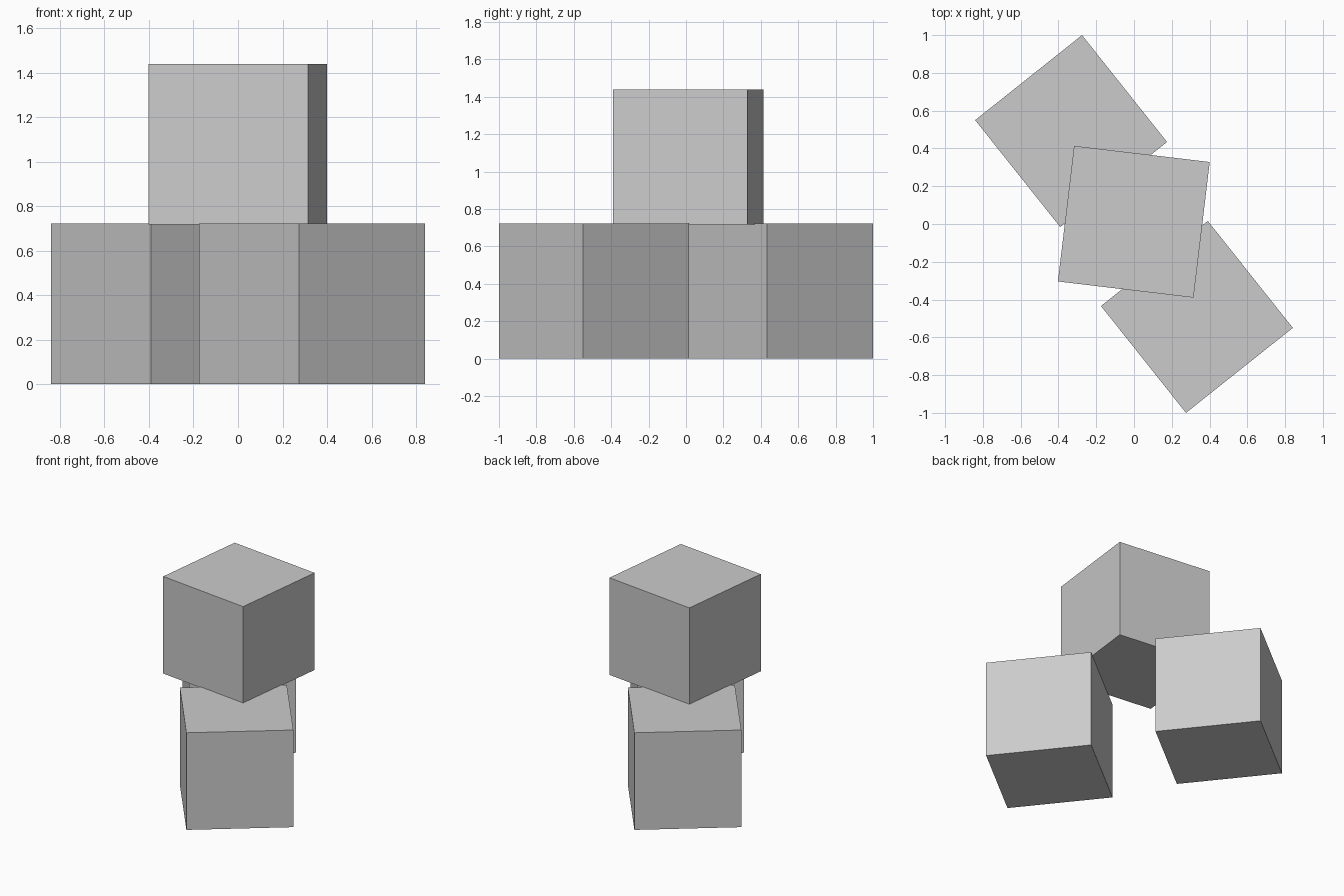
import bpy
from math import radians

cube = bpy.data.objects.get("Cube")
if cube:
    bpy.data.objects.remove(cube, do_unlink=True)

SIDE = 0.723

# Plain grey shared by all blocks
grey = bpy.data.materials.new("light_grey")
grey.use_nodes = True
grey.diffuse_color = (0.6, 0.6, 0.6, 1)
grey.node_tree.nodes["Principled BSDF"].inputs["Base Color"].default_value = (0.6, 0.6, 0.6, 1)


def block(name, x, y, bottom, turn):
    bpy.ops.mesh.primitive_cube_add(size=SIDE, location=(x, y, bottom + SIDE / 2),
                                    rotation=(0, 0, radians(turn)))
    obj = bpy.context.object
    obj.name = name
    obj.data.materials.append(grey)


# Two blocks on the ground, one resting across them
block("back_block", -0.333, 0.492, 0, 38.5)
block("front_block", 0.333, -0.492, 0, 38.5)
block("top_block", -0.001, 0.012, 0.717, -6.8)
